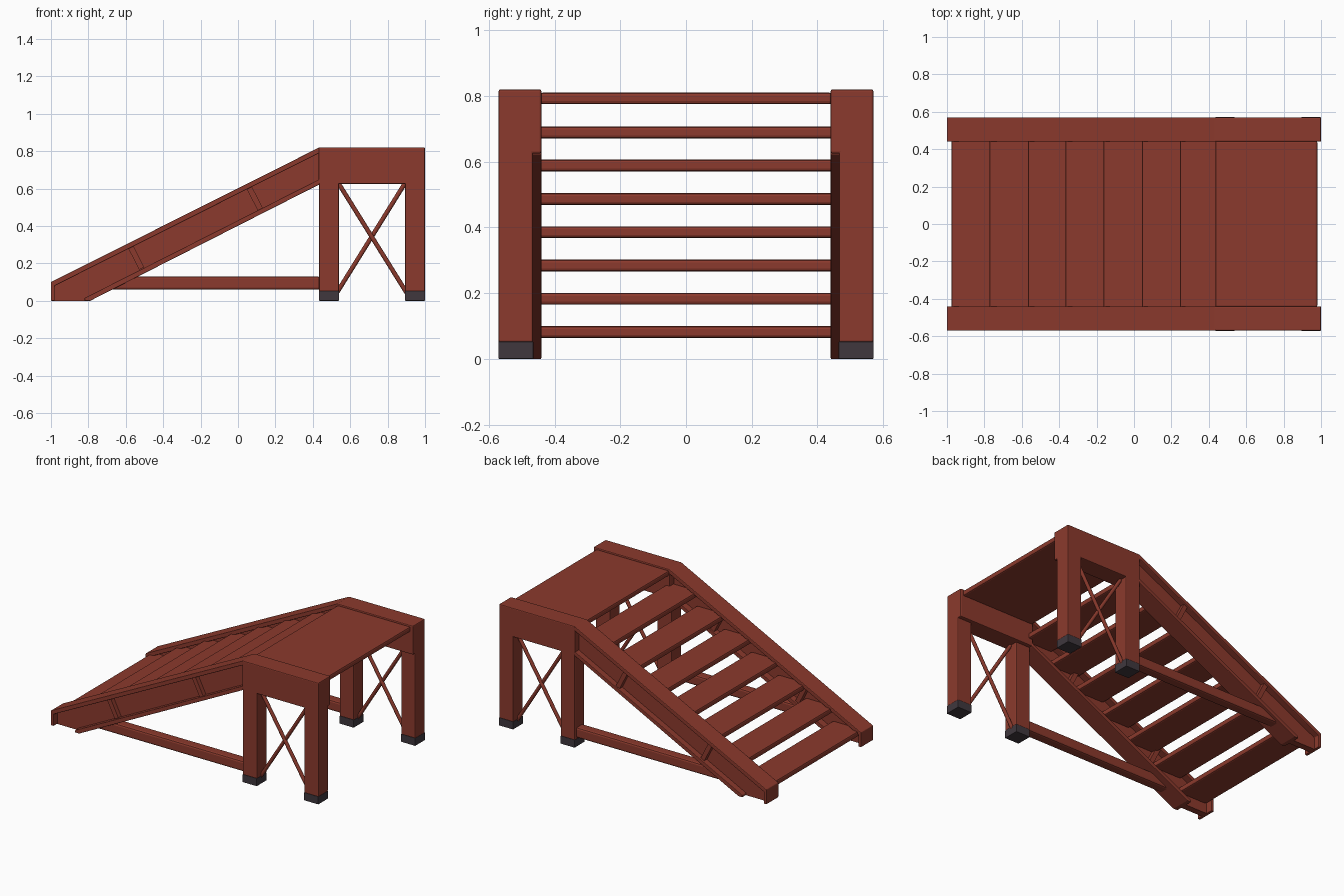
import bpy, bmesh, math
from mathutils import Vector

if "Cube" in bpy.data.objects:
    bpy.data.objects.remove(bpy.data.objects["Cube"])


def material(name, rgb):
    m = bpy.data.materials.new(name)
    m.diffuse_color = (*rgb, 1)
    m.use_nodes = True
    m.node_tree.nodes["Principled BSDF"].inputs["Base Color"].default_value = m.diffuse_color
    return m


RED = material("barn red paint", (0.26, 0.042, 0.026))
DARK = material("dark rubber", (0.05, 0.039, 0.048))


def prism(name, pts, y0, y1, mat=RED, bevel=0.006):
    """Extrude an x-z outline from y0 to y1."""
    bm = bmesh.new()
    face = bm.faces.new([bm.verts.new((x, y0, z)) for x, z in pts])
    ext = bmesh.ops.extrude_face_region(bm, geom=[face])
    verts = [v for v in ext["geom"] if isinstance(v, bmesh.types.BMVert)]
    bmesh.ops.translate(bm, verts=verts, vec=(0, y1 - y0, 0))
    bmesh.ops.recalc_face_normals(bm, faces=bm.faces)
    me = bpy.data.meshes.new(name)
    bm.to_mesh(me)
    bm.free()
    me.materials.append(mat)
    ob = bpy.data.objects.new(name, me)
    bpy.context.collection.objects.link(ob)
    if bevel:
        b = ob.modifiers.new("soft edges", "BEVEL")
        b.width, b.segments, b.limit_method = bevel, 2, "ANGLE"
    return ob


def box(name, x0, x1, y0, y1, z0, z1, mat=RED, bevel=0.006):
    return prism(name, [(x0, z0), (x1, z0), (x1, z1), (x0, z1)], y0, y1, mat, bevel)


def rod(name, a, b, radius):
    a, b = Vector(a), Vector(b)
    d = b - a
    bpy.ops.mesh.primitive_cylinder_add(vertices=12, radius=radius, depth=d.length, location=(a + b) / 2)
    ob = bpy.context.object
    ob.name = name
    ob.rotation_euler = d.to_track_quat("Z", "Y").to_euler()
    ob.data.materials.append(RED)
    bpy.ops.object.shade_smooth_by_angle(angle=math.radians(40))


SLOPE = math.atan2(0.72, 1.43)

for side, s in (("front", -1), ("back", 1)):
    def span(a, b):
        return sorted((s * a, s * b))

    full = span(0.44, 0.57)
    # sloping I-section stringer
    prism(f"{side}_stringer_top_flange",
          [(-1, 0), (-0.98, 0), (-0.98, 0.08), (0.435, 0.79), (0.435, 0.82), (-1, 0.1)], *full, bevel=0.004)
    prism(f"{side}_stringer_bottom_flange",
          [(-0.82, 0), (-0.79, 0), (0.435, 0.622), (0.435, 0.65), (-0.82, 0.015)], *full, bevel=0.003)
    prism(f"{side}_stringer_web",
          [(-0.99, 0), (-0.8, 0), (0.435, 0.63), (0.435, 0.805), (-0.99, 0.09)], *span(0.485, 0.53), bevel=0)
    # stiffener ribs square to the slope
    for i, (cx, cz) in enumerate([(-0.547, 0.235), (0.088, 0.55)]):
        pts = []
        for u, v in ((-0.015, -0.07), (0.015, -0.07), (0.015, 0.07), (-0.015, 0.07)):
            pts.append((cx + u * math.cos(SLOPE) - v * math.sin(SLOPE),
                        cz + u * math.sin(SLOPE) + v * math.cos(SLOPE)))
        prism(f"{side}_rib_{i + 1}", pts, *span(0.45, 0.56), bevel=0)
    # platform beam, legs and feet
    box(f"{side}_platform_beam", 0.43, 1, *full, 0.625, 0.82)
    for leg, x0, x1 in (("inner", 0.433, 0.54), ("outer", 0.893, 1.0)):
        box(f"{side}_{leg}_leg", x0, x1, *span(0.465, 0.57), 0.05, 0.64)
        box(f"{side}_{leg}_foot", x0, x1, *span(0.464, 0.571), 0, 0.053, DARK, 0.003)
    # crossed braces between the legs
    y = s * 0.5175
    rod(f"{side}_brace_down", (0.53, y - 0.004, 0.64), (0.9, y - 0.004, 0.045), 0.012)
    rod(f"{side}_brace_up", (0.53, y + 0.004, 0.045), (0.9, y + 0.004, 0.64), 0.012)
    # low tie bar from leg to stringer
    prism(f"{side}_tie_bar", [(-0.70, 0.06), (0.44, 0.06), (0.44, 0.13), (-0.56, 0.13)],
          *span(0.483, 0.552), bevel=0.012)

# treads
for i, x in enumerate((-0.975, -0.773, -0.567, -0.365, -0.162, 0.042, 0.246)):
    top = 0.10 + i * 0.1012
    box(f"tread_{i + 1}", x, x + 0.215, -0.487, 0.487, top - 0.036, top, bevel=0.009)

# platform deck
box("platform_deck", 0.435, 0.98, -0.445, 0.445, 0.775, 0.81, bevel=0.009)
